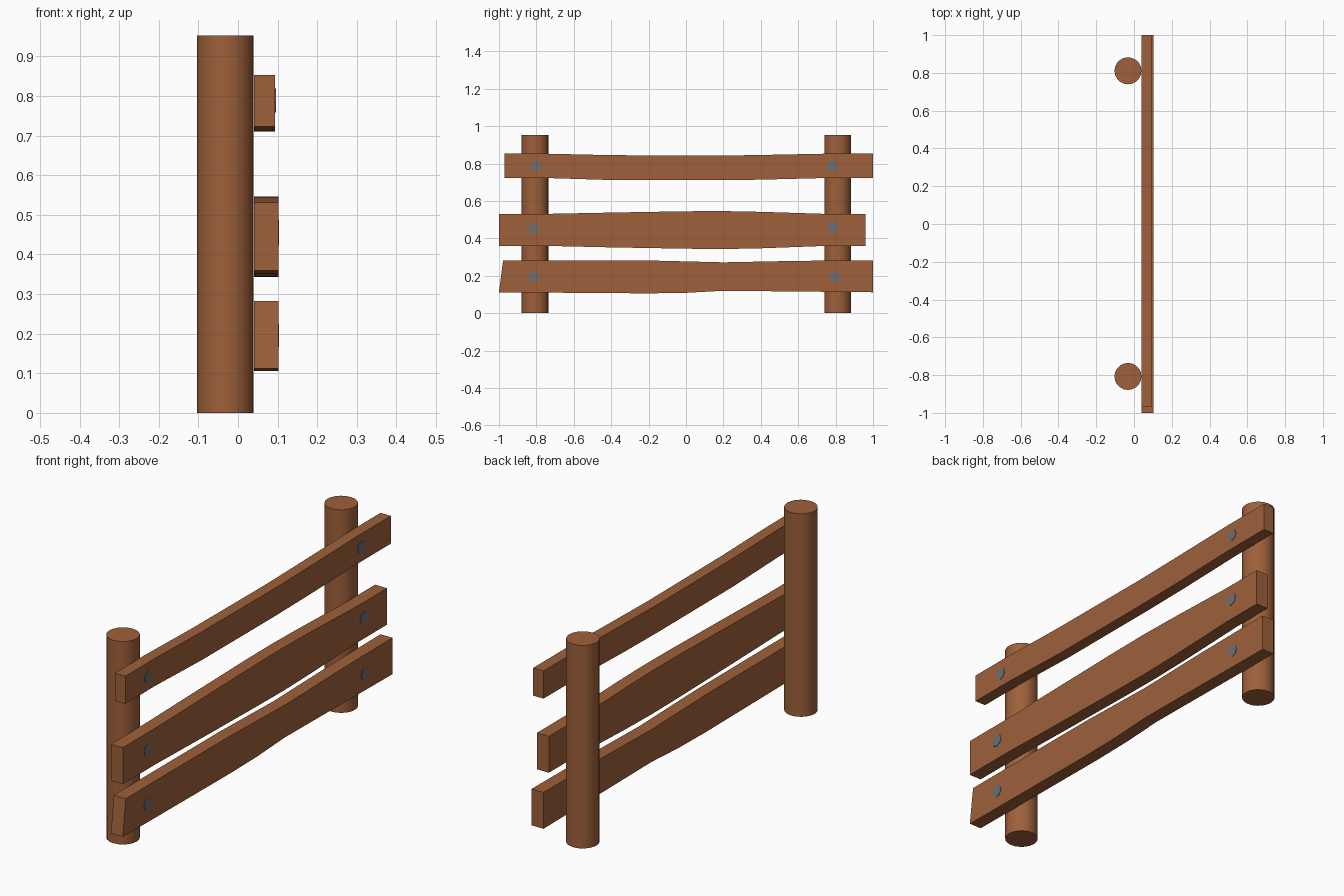
import bpy, bmesh, math
from mathutils import Matrix

if "Cube" in bpy.data.objects:
    bpy.data.objects.remove(bpy.data.objects["Cube"])


def material(name, rgb):
    m = bpy.data.materials.new(name)
    m.diffuse_color = (*rgb, 1)
    m.use_nodes = True
    m.node_tree.nodes["Principled BSDF"].inputs["Base Color"].default_value = m.diffuse_color
    return m


WOOD = material("brown wood", (0.342, 0.117, 0.042))
METAL = material("grey metal", (0.147, 0.162, 0.178))


def finish(bm, name, mat):
    bmesh.ops.recalc_face_normals(bm, faces=bm.faces)
    me = bpy.data.meshes.new(name)
    bm.to_mesh(me)
    bm.free()
    me.materials.append(mat)
    ob = bpy.data.objects.new(name, me)
    bpy.context.collection.objects.link(ob)
    return ob


def cylinder(name, mat, sides, radius, depth, matrix):
    bm = bmesh.new()
    bmesh.ops.create_cone(bm, cap_ends=True, segments=sides, radius1=radius,
                          radius2=radius, depth=depth, matrix=matrix)
    return finish(bm, name, mat)


# Rail: matching top and bottom outlines (y, z_top, z_bottom), extruded along x
def rail(name, stations, x0, x1, slant=0.0):
    bm = bmesh.new()
    rings = []
    for i, (y, zt, zb) in enumerate(stations):
        yt = y + (slant if i == 0 else 0)
        rings.append([bm.verts.new(p) for p in
                      ((x0, y, zb), (x1, y, zb), (x1, yt, zt), (x0, yt, zt))])
    for a, b in zip(rings, rings[1:]):
        for k in range(4):
            n = (k + 1) % 4
            bm.faces.new((a[k], a[n], b[n], b[k]))
    bm.faces.new(rings[0])
    bm.faces.new(rings[-1])
    return finish(bm, name, WOOD)


# Round posts
for side, y in (("left", -0.807), ("right", 0.811)):
    post = cylinder(side + "_post", WOOD, 20, 0.0715, 0.953,
                    Matrix.Translation((-0.032, y, 0.4765)))
    bpy.context.view_layer.objects.active = post
    post.select_set(True)
    bpy.ops.object.shade_smooth_by_angle(angle=math.radians(40))
    post.select_set(False)

# Uneven rails
X0 = 0.04
rail("bottom_rail", [(-1, 0.283, 0.112), (-0.6, 0.283, 0.109), (-0.2, 0.282, 0.106),
                     (0.0, 0.277, 0.109), (0.2, 0.272, 0.12), (0.6, 0.28, 0.116),
                     (1, 0.283, 0.112)], X0, 0.102, slant=0.022)
rail("middle_rail", [(-1, 0.531, 0.36), (-0.75, 0.531, 0.36), (-0.4, 0.538, 0.352),
                     (0.0, 0.545, 0.345), (0.2, 0.546, 0.343), (0.4, 0.542, 0.347),
                     (0.75, 0.531, 0.36), (0.96, 0.531, 0.36)], X0, 0.102)
rail("top_rail", [(-0.97, 0.853, 0.723), (-0.75, 0.853, 0.723), (-0.4, 0.845, 0.712),
                  (0.15, 0.842, 0.711), (0.4, 0.846, 0.714), (0.75, 0.853, 0.723),
                  (1, 0.853, 0.723)], X0, 0.094)

# Flat nail heads on the outer face of each rail
nails = {
    "bottom": (0.102, (-0.815, 0.195), (0.795, 0.195)),
    "middle": (0.102, (-0.815, 0.452), (0.787, 0.458)),
    "top": (0.094, (-0.8, 0.787), (0.78, 0.79)),
}
for row, (x, *spots) in nails.items():
    for side, (y, z) in zip(("left", "right"), spots):
        cylinder(f"{row}_{side}_nail", METAL, 8, 0.029, 0.004,
                 Matrix.Translation((x, y, z)) @ Matrix.Rotation(math.pi / 2, 4, 'Y'))
